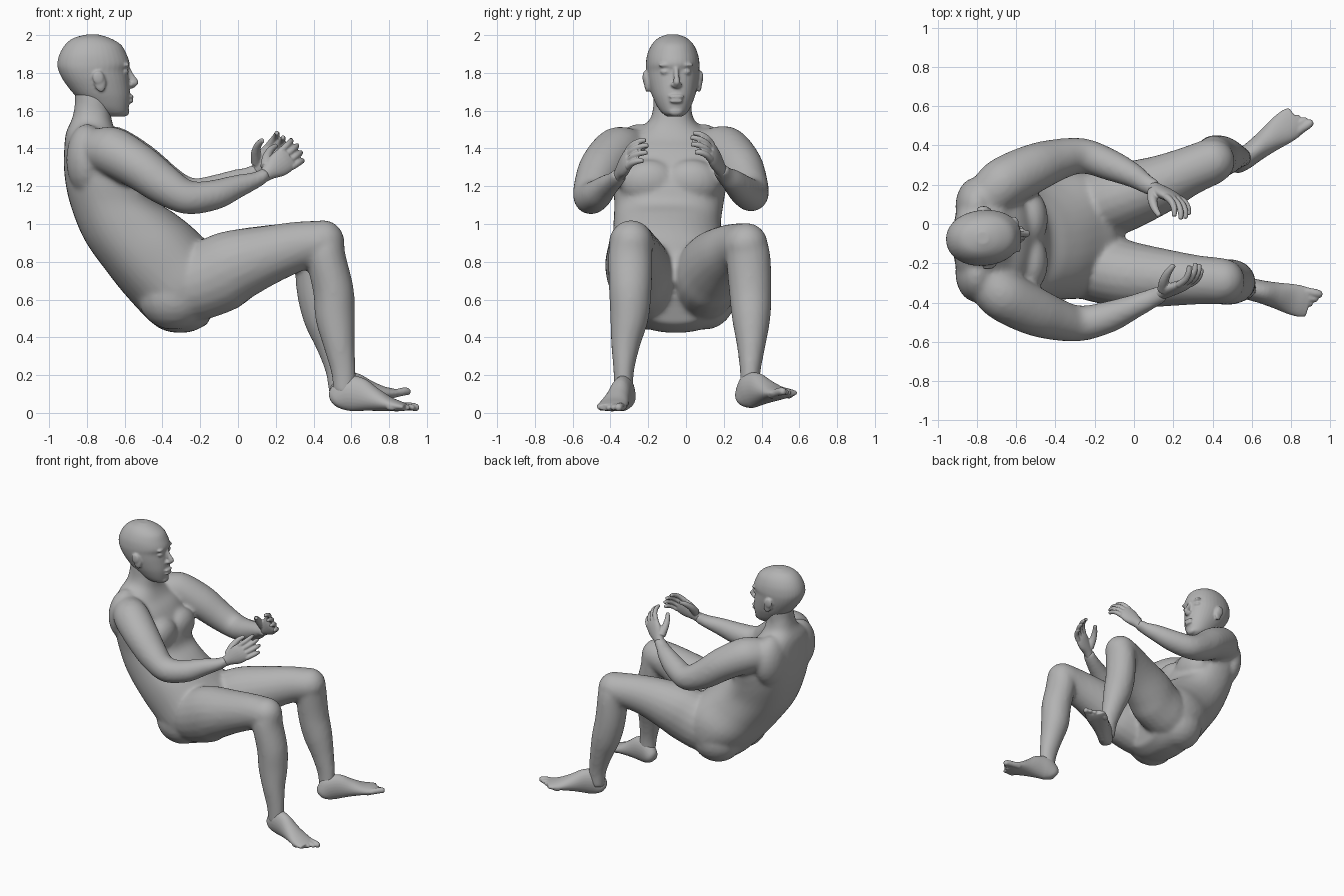
import bpy, bmesh, math
from mathutils import Vector, Matrix

cube = bpy.data.objects.get("Cube")
if cube:
    bpy.data.objects.remove(cube, do_unlink=True)

skin = bpy.data.materials.new("plain_grey")
skin.use_nodes = True
grey = (0.45, 0.45, 0.45, 1)
skin.diffuse_color = grey
skin.node_tree.nodes["Principled BSDF"].inputs["Base Color"].default_value = grey


def spline(a, b, c, d, t):
    """Catmull-Rom blend of four vectors."""
    return (b * 2 + (c - a) * t + (a * 2 - b * 5 + c * 4 - d) * t * t
            + (b * 3 - a - c * 3 + d) * t ** 3) * 0.5


def loft(bm, rings, sides=24, square=1.0, steps=4):
    """Skin closed sections, each given as (centre, half depth, half width)."""
    last = len(rings) - 1
    loops = []
    for i in range(last * steps + 1):
        k = min(i // steps, last - 1)
        t = i / steps - k
        near = [rings[max(0, min(last, k + j))] for j in (-1, 0, 1, 2)]
        centre, depth, width = (spline(*[r[n] for r in near], t) for n in range(3))
        loop = []
        for s in range(sides):
            a = math.tau * s / sides
            c, w = (math.copysign(abs(f) ** square, f) for f in (math.cos(a), math.sin(a)))
            loop.append(bm.verts.new(centre + depth * c + width * w))
        loops.append(loop)
    for lo, hi in zip(loops, loops[1:]):
        for s in range(sides):
            n = (s + 1) % sides
            bm.faces.new((lo[s], lo[n], hi[n], hi[s]))
    bm.faces.new(loops[0])
    bm.faces.new(loops[-1])


def tube(bm, path, radii, sides=20):
    """Loft along a path; each radius is (up, side) or one number."""
    pts = [Vector(p) for p in path]
    rings = []
    for i, (p, r) in enumerate(zip(pts, radii)):
        ru, rs = r if isinstance(r, tuple) else (r, r)
        along = (pts[min(i + 1, len(pts) - 1)] - pts[max(i - 1, 0)]).normalized()
        up = along.cross(Vector((0, 1, 0))).normalized()
        rings.append((p, up * ru, up.cross(along) * rs))
    loft(bm, rings, sides)


def sections(bm, rows, square):
    """Loft sections given as back (x, z), front (x, z), middle y, half width."""
    rings = []
    for bx, bz, fx, fz, y, w in rows:
        back, front = Vector((bx, y, bz)), Vector((fx, y, fz))
        rings.append(((back + front) / 2, (front - back) / 2, Vector((0, w, 0))))
    loft(bm, rings, 36, square)


def ball(bm, centre, size, turn=0):
    m = Matrix.Translation(centre) @ Matrix.Rotation(turn, 4, 'Y') @ Matrix.Diagonal((*size, 1))
    bmesh.ops.create_uvsphere(bm, u_segments=20, v_segments=12, radius=1, matrix=m)


def finish(bm, name, voxel, relax):
    """Fuse the overlapping forms into one smooth skin."""
    bmesh.ops.recalc_face_normals(bm, faces=bm.faces)
    mesh = bpy.data.meshes.new(name)
    bm.to_mesh(mesh)
    bm.free()
    obj = bpy.data.objects.new(name, mesh)
    bpy.context.collection.objects.link(obj)
    mesh.materials.append(skin)
    fuse = obj.modifiers.new("fuse", 'REMESH')
    fuse.mode, fuse.voxel_size, fuse.use_smooth_shade = 'VOXEL', voxel, True
    soft = obj.modifiers.new("soften", 'SMOOTH')
    soft.factor, soft.iterations = 0.5, relax
    return obj


# Torso, from the neck down to the seat
body = bmesh.new()
sections(body, [
    (-.862, 1.64, -.675, 1.59, -.073, .10), (-.878, 1.56, -.66, 1.52, -.075, .125),
    (-.91, 1.485, -.62, 1.45, -.08, .225),
    (-.92, 1.40, -.55, 1.38, -.08, .29), (-.92, 1.27, -.46, 1.23, -.085, .305),
    (-.89, 1.11, -.425, 1.12, -.09, .29), (-.815, .92, -.34, 1.06, -.10, .285),
    (-.70, .755, -.25, .99, -.09, .30), (-.575, .60, -.165, .91, -.06, .325),
    (-.42, .45, -.11, .86, -.055, .32), (-.27, .425, -.08, .82, -.055, .27),
    (-.16, .47, -.05, .77, -.055, .20)], .88)
tube(body, [(-.80, -.075, 1.44), (-.775, -.075, 1.55), (-.765, -.07, 1.72)],
     [(.12, .13), (.098, .106), (.098, .1)])
for side in (-1, 1):
    ball(body, (-.545, -.085 + side * .11, 1.215), (.105, .16, .13), .3)  # bust
    ball(body, (-.80, -.08 + side * .17, 1.34), (.11, .15, .19))          # shoulder blade
    ball(body, (-.34, -.055 + side * .15, .615), (.19, .17, .175))        # buttock

# Arms, each from shoulder to wrist
arm_radii = [.115, .13, (.12, .125), .105, .09, .08, .062, (.043, .05), (.036, .045)]
right_arm = [(-.76, -.28, 1.39), (-.67, -.36, 1.385), (-.52, -.44, 1.30), (-.38, -.49, 1.20),
             (-.26, -.505, 1.14), (-.12, -.47, 1.155), (0, -.42, 1.20), (.10, -.375, 1.235),
             (.15, -.35, 1.265)]
left_arm = [(-.76, .12, 1.39), (-.67, .205, 1.39), (-.52, .28, 1.31), (-.38, .33, 1.21),
            (-.25, .345, 1.155), (-.12, .30, 1.18), (0, .245, 1.23), (.06, .205, 1.26),
            (.11, .18, 1.29)]
for path in (right_arm, left_arm):
    tube(body, path, arm_radii)

# Legs, with thigh, knee and shin overlapping
thigh_radii = [.10, (.185, .165), (.205, .175), (.19, .168), (.155, .145), (.13, .125), (.115, .118)]
shin_radii = [(.11, .112), (.106, .118), (.108, .113), (.105, .102), (.083, .077),
              (.066, .055), (.06, .05)]
right_thigh = [(-.42, -.16, .68), (-.27, -.205, .67), (-.11, -.24, .73), (0, -.262, .785),
               (.17, -.275, .84), (.33, -.285, .885), (.45, -.29, .905)]
left_thigh = [(-.42, .05, .68), (-.27, .09, .67), (-.11, .115, .73), (0, .155, .785),
              (.15, .21, .84), (.28, .27, .875), (.40, .32, .89)]
right_shin = [(.455, -.29, .90), (.465, -.295, .82), (.505, -.295, .65), (.515, -.30, .50),
              (.535, -.32, .36), (.558, -.33, .22), (.565, -.33, .10)]
left_shin = [(.40, .32, .89), (.405, .33, .82), (.418, .34, .65), (.452, .345, .50),
             (.495, .345, .36), (.53, .34, .22), (.54, .335, .10)]
for thigh, shin in ((right_thigh, right_shin), (left_thigh, left_shin)):
    tube(body, thigh, thigh_radii)
    tube(body, shin, shin_radii)
    ball(body, thigh[-1], (.114, .114, .116))
finish(body, "body", .014, 8)

# Head, built facing forward and then turned a little
head = bmesh.new()
sections(head, [(bx, z, fx, z, 0, w) for z, bx, fx, w in [
    (2.003, -.80, -.74, .03), (1.985, -.87, -.68, .075), (1.95, -.915, -.62, .11),
    (1.90, -.945, -.59, .133), (1.85, -.957, -.573, .141), (1.81, -.95, -.583, .14),
    (1.76, -.925, -.578, .134), (1.70, -.88, -.572, .12), (1.66, -.84, -.572, .106),
    (1.615, -.79, -.578, .085), (1.585, -.74, -.585, .062), (1.568, -.71, -.61, .035)]], .95)
tube(head, [(-.585, 0, 1.83), (-.568, 0, 1.785), (-.548, 0, 1.75), (-.57, 0, 1.725)],
     [.012, (.018, .014), (.024, .018), .016])
for z, size in ((1.675, .042), (1.65, .036)):
    ball(head, (-.567, 0, z), (.015, size, .01))
ball(head, (-.60, 0, 1.595), (.026, .04, .026))
for side in (-1, 1):
    ball(head, (-.567, side * .018, 1.737), (.016, .012, .012))      # nostril
    ball(head, (-.606, side * .052, 1.806), (.022, .03, .017))      # eye
    ball(head, (-.599, side * .052, 1.842), (.02, .042, .013))      # brow
    ball(head, (-.745, side * .138, 1.755), (.032, .016, .058), -.15)  # ear
    ball(head, (-.755, side * .15, 1.775), (.031, .011, .036), -.15)
pivot = Matrix.Translation((-.76, -.07, 0)) @ Matrix.Rotation(.1, 4, 'Z') @ Matrix.Translation((.76, 0, 0))
head.transform(pivot)
finish(head, "head", .007, 3)


def make_hand(name, wrist, forward, side):
    """Cupped hand; side is -1 for right and 1 for left."""
    bm = bmesh.new()
    w, d = Vector(wrist), Vector(forward).normalized()
    u = Vector((-.5, 0, .9))
    u = (u - d * u.dot(d)).normalized()
    n = d.cross(u).normalized()
    n = n if n.y * side < 0 else -n
    rings = [(w + d * along, u * half, n * thick) for along, half, thick in [
        (-.05, .03, .028), (.02, .042, .032), (.08, .064, .032), (.13, .068, .028), (.165, .06, .018)]]
    loft(bm, rings, 20)
    for i, length in enumerate((.135, .15, .14, .11)):
        fan = 1.5 - i
        p = w + d * .145 + u * fan * .034
        path = [p]
        for bend, part in ((.2, .4), (.65, .34), (1.1, .26)):
            p = p + (d * math.cos(bend) + n * math.sin(bend) + u * fan * .06) * length * part
            path.append(p)
        tube(bm, path, [.0185, .017, .0155, .012], 12)
    thumb = [w + d * a + u * b + n * c for a, b, c in [
        (.03, .03, .01), (.08, .068, .045), (.13, .085, .075), (.175, .085, .098)]]
    tube(bm, thumb, [.03, .025, .019, .013], 12)
    finish(bm, name, .0055, 2)


make_hand("right_hand", (.145, -.352, 1.262), (.70, .28, .52), -1)
make_hand("left_hand", (.10, .185, 1.285), (.64, -.33, .62), 1)


def make_foot(name, place, yaw, pitch, side):
    """Foot along local x with the big toe on the inner side."""
    bm = bmesh.new()
    stations = [(-.055, .055, .03, .03), (-.035, .07, .063, .048), (.02, .1, .095, .056),
                (.09, .095, .09, .058), (.17, .068, .063, .066), (.25, .044, .039, .078),
                (.31, .032, .027, .08), (.345, .027, .018, .07)]
    tube(bm, [(x, 0, z) for x, z, h, w in stations], [(h, w) for x, z, h, w in stations], 24)
    for i in range(5):
        y = -side * (.058 - i * .03)
        tip = .40 - i * .012 - i * i * .003
        size = .022 if i == 0 else .017
        tube(bm, [(.27, y * .9, .03), (tip - .04, y, .03), (tip - .012, y, .024), (tip, y, .02)],
             [size, size, size * .9, size * .5], 12)
    bm.transform(Matrix.Translation(place) @ Matrix.Rotation(yaw, 4, 'Z') @ Matrix.Rotation(-pitch, 4, 'Y'))
    finish(bm, name, .0065, 3)


make_foot("right_foot", (.555, -.322, .003), -.24, 0, -1)
make_foot("left_foot", (.565, .335, .012), .65, .2, 1)
